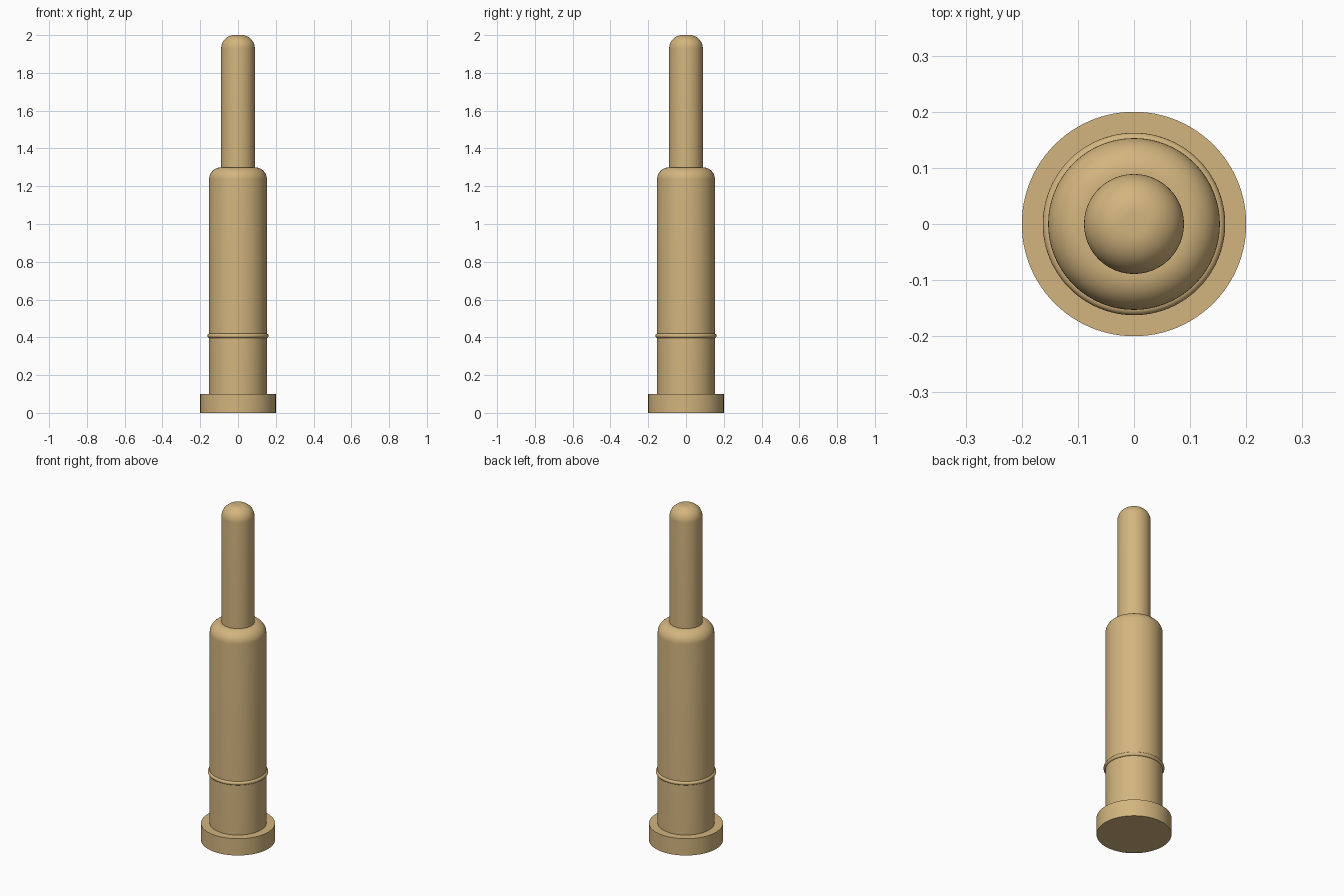
import bpy, bmesh, math

cube = bpy.data.objects.get("Cube")
if cube:
    bpy.data.objects.remove(cube, do_unlink=True)

SEGMENTS = 96

# Single brass colour
brass = bpy.data.materials.new("brass")
brass.use_nodes = True
colour = (0.65, 0.46, 0.21, 1.0)
brass.diffuse_color = colour
brass.node_tree.nodes["Principled BSDF"].inputs["Base Color"].default_value = colour


def arc(cx, cz, radius, start, end, steps):
    """Points (r, z) along an arc, angles in degrees."""
    pts = []
    for i in range(steps + 1):
        a = math.radians(start + (end - start) * i / steps)
        pts.append((cx + radius * math.cos(a), cz + radius * math.sin(a)))
    return pts


def lathe(name, profile, closed=False):
    """Spin an (r, z) profile around the z axis."""
    bm = bmesh.new()
    verts = [bm.verts.new((r, 0, z)) for r, z in profile]
    pairs = list(zip(verts, verts[1:]))
    if closed:
        pairs.append((verts[-1], verts[0]))
    edges = [bm.edges.new(p) for p in pairs]
    bmesh.ops.spin(bm, geom=verts + edges, cent=(0, 0, 0), axis=(0, 0, 1),
                   angle=math.tau, steps=SEGMENTS, use_duplicate=False)
    bmesh.ops.remove_doubles(bm, verts=bm.verts[:], dist=1e-5)
    bmesh.ops.recalc_face_normals(bm, faces=bm.faces[:])
    mesh = bpy.data.meshes.new(name)
    bm.to_mesh(mesh)
    bm.free()
    mesh.materials.append(brass)
    obj = bpy.data.objects.new(name, mesh)
    bpy.context.collection.objects.link(obj)
    bpy.ops.object.select_all(action='DESELECT')
    obj.select_set(True)
    bpy.context.view_layer.objects.active = obj
    bpy.ops.object.shade_smooth_by_angle(angle=math.radians(35))
    return obj


# Flat base flange
lathe("base_flange", [(0, 0), (0.2, 0), (0.2, 0.1), (0, 0.1)])

# Barrel with rounded shoulder
lathe("barrel", [(0, 0.09), (0.153, 0.09)]
      + arc(0.09, 1.237, 0.063, 0, 90, 12) + [(0, 1.3)])

# Thin ring around the barrel
lathe("barrel_ring", arc(0.151, 0.408, 0.0115, 0, 337.5, 15), closed=True)

# Plunger with rounded tip
lathe("plunger", [(0, 1.28), (0.089, 1.28)]
      + arc(0.019, 1.93, 0.07, 0, 90, 14) + [(0, 2.0)])
